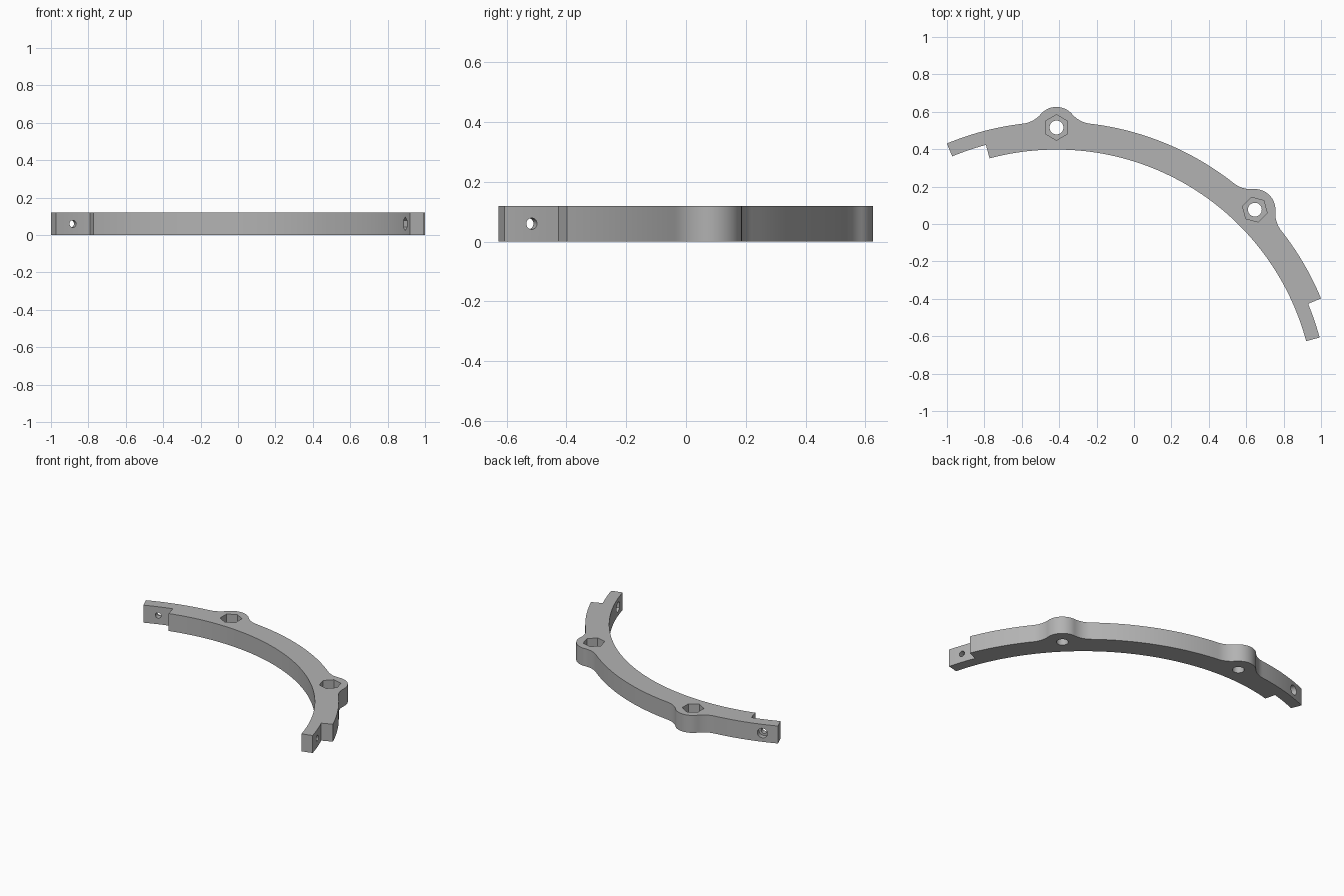
import bpy, bmesh
from math import cos, sin, pi, radians, acos, atan2
from mathutils import Vector, Matrix

if "Cube" in bpy.data.objects:
    bpy.data.objects.remove(bpy.data.objects["Cube"], do_unlink=True)

CENTRE = Vector((-0.4145, -0.984))      # centre of the ring
R_IN, R_MID, R_OUT = 1.382, 1.4565, 1.531
HEIGHT = 0.12
BOSS_DIST, BOSS_R, FILLET = 1.5, 0.11, 0.15
START, END, TAB = radians(22.5), radians(112.5), radians(7.5)
BOSSES = (radians(45), radians(90))


def polar(r, a, c=CENTRE):
    return Vector((c.x + r * cos(a), c.y + r * sin(a)))


def arc(c, r, a0, a1, n):
    """Points along an arc, taking the short way round."""
    d = (a1 - a0 + pi) % (2 * pi) - pi
    return [polar(r, a0 + d * i / n, c) for i in range(n + 1)]


def heading(p, q):
    return atan2(q.y - p.y, q.x - p.x)


def prism(name, pts, z0, z1, matrix=Matrix()):
    """Extrude a flat outline between two heights."""
    clean = [p for i, p in enumerate(pts) if (p - pts[i - 1]).length > 1e-5]
    bm = bmesh.new()
    base = bm.faces.new([bm.verts.new((p.x, p.y, z0)) for p in clean])
    top = bmesh.ops.extrude_face_region(bm, geom=[base])["geom"]
    bmesh.ops.translate(bm, vec=(0, 0, z1 - z0),
                        verts=[v for v in top if isinstance(v, bmesh.types.BMVert)])
    bmesh.ops.recalc_face_normals(bm, faces=bm.faces)
    bm.transform(matrix)
    mesh = bpy.data.meshes.new(name)
    bm.to_mesh(mesh)
    bm.free()
    obj = bpy.data.objects.new(name, mesh)
    bpy.context.collection.objects.link(obj)
    return obj


def ngon(r, n):
    return [Vector((r * cos(2 * pi * i / n), r * sin(2 * pi * i / n))) for i in range(n)]


# Outline: outer edge with two filleted bosses
outline = []
angle = START
spread = acos(((R_OUT + FILLET) ** 2 + BOSS_DIST ** 2 - (BOSS_R + FILLET) ** 2)
              / (2 * (R_OUT + FILLET) * BOSS_DIST))
for t in BOSSES:
    boss = polar(BOSS_DIST, t)
    f1, f2 = (polar(R_OUT + FILLET, t + s * spread) for s in (-1, 1))
    outline += arc(CENTRE, R_OUT, angle, t - spread, 16)
    outline += arc(f1, FILLET, heading(f1, CENTRE), heading(f1, boss), 10)
    outline += arc(boss, BOSS_R, heading(boss, f1), heading(boss, f2), 20)
    outline += arc(f2, FILLET, heading(f2, boss), heading(f2, CENTRE), 10)
    angle = t + spread
outline += arc(CENTRE, R_OUT, angle, END, 12)
# Half-thickness lap tabs at both ends, and the inner edge
outline += arc(CENTRE, R_MID, END, END - TAB, 6)
outline += arc(CENTRE, R_IN, END - TAB, START - TAB, 64)
outline += arc(CENTRE, R_MID, START - TAB, START, 6)
ring = prism("ring_segment", outline, 0, HEIGHT)

# Upright bolt holes with hexagonal nut pockets in the bosses
cutters = []
for t in BOSSES:
    p = polar(BOSS_DIST, t)
    m = Matrix.Translation((p.x, p.y, 0)) @ Matrix.Rotation(t, 4, "Z")
    cutters.append(prism("bolt_hole", ngon(0.037, 32), -0.1, 0.3, m))
    cutters.append(prism("nut_pocket", ngon(0.068, 6), 0.055, 0.3, m))


def radial(a):
    """Frame with z pointing out from the ring and x pointing up."""
    z = Vector((cos(a), sin(a), 0))
    x = Vector((0, 0, 1))
    m = Matrix((x, z.cross(x), z)).transposed().to_4x4()
    return Matrix.Translation((CENTRE.x, CENTRE.y, HEIGHT / 2)) @ m


# Screw holes through the tabs: round recess outside one, nut pocket inside the other
left, right = radial(END - TAB / 2), radial(START - TAB / 2)
for m in (left, right):
    cutters.append(prism("screw_hole", ngon(0.019, 24), 1.3, 1.65, m))
cutters.append(prism("screw_recess", ngon(0.033, 32), 1.495, 1.65, left))
cutters.append(prism("tab_nut_pocket", ngon(0.036, 6), 1.3, 1.418, right))

bpy.ops.object.select_all(action="DESELECT")
bpy.context.view_layer.objects.active = ring
ring.select_set(True)
for c in cutters:
    c.hide_render = True
    mod = ring.modifiers.new(c.name, "BOOLEAN")
    mod.operation, mod.solver, mod.object = "DIFFERENCE", "EXACT", c
    bpy.ops.object.modifier_apply(modifier=mod.name)
for c in cutters:
    bpy.data.objects.remove(c, do_unlink=True)

# Plain grey
grey = bpy.data.materials.new("light_grey")
grey.use_nodes = True
colour = (0.45, 0.45, 0.45, 1)
grey.diffuse_color = colour
grey.node_tree.nodes["Principled BSDF"].inputs["Base Color"].default_value = colour
ring.data.materials.clear()
ring.data.materials.append(grey)
bpy.ops.object.shade_smooth_by_angle(angle=radians(30))
